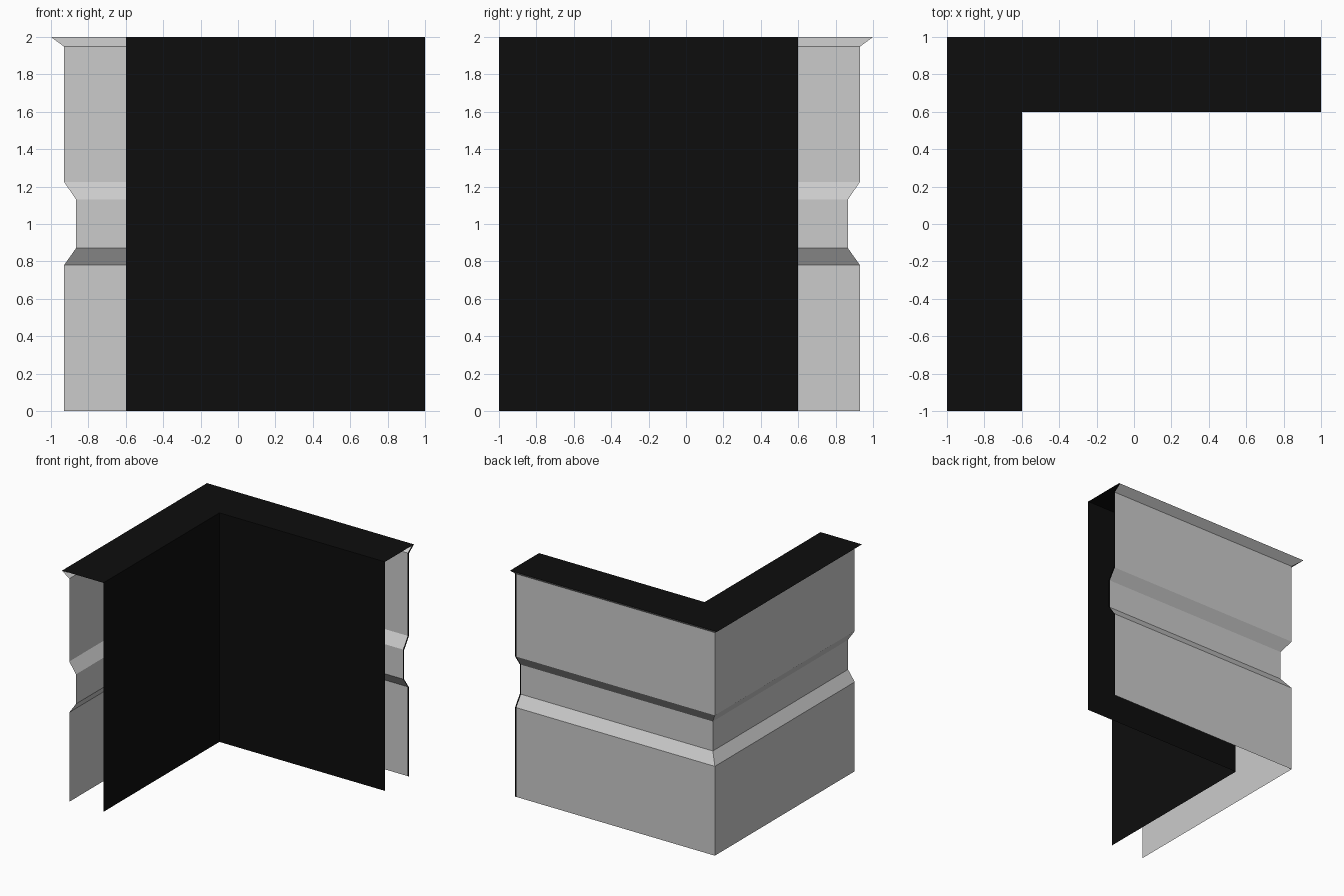
import bpy

if "Cube" in bpy.data.objects:
    bpy.data.objects.remove(bpy.data.objects["Cube"])


def material(name, rgb):
    m = bpy.data.materials.new(name)
    m.diffuse_color = (*rgb, 1.0)
    m.use_nodes = True
    m.node_tree.nodes["Principled BSDF"].inputs["Base Color"].default_value = m.diffuse_color
    return m


GREY = material("grey panel", (0.6, 0.6, 0.6))
BLACK = material("flat black", (0.004, 0.004, 0.004))


def make(name, verts, faces, mats):
    me = bpy.data.meshes.new(name)
    me.from_pydata(verts, [], faces)
    for m in mats:
        me.materials.append(m)
    me.update()
    ob = bpy.data.objects.new(name, me)
    bpy.context.collection.objects.link(ob)
    return ob


def sweep(name, profile, path, mats, inward=False):
    """Sheet made by carrying (distance, height) points along an L path."""
    n = len(path(1))
    verts = [(x, y, z) for d, z in profile for x, y in path(d)]
    faces = []
    for r in range(len(profile) - 1):
        for c in range(n - 1):
            a, b = r * n + c, r * n + c + 1
            f = (a, b, b + n, a + n)
            faces.append(f if inward else f[::-1])
    # path runs from the +x end, round the corner, to the -y end
    return make(name, verts, [f[::-1] for f in faces], mats)


# outer cladding with a recessed band and a flared top lip, mitred at the corner
TRIM = 0.012
cladding_profile = [(0.93, 0), (0.93, 0.78), (0.865, 0.872), (0.865, 1.13),
                    (0.93, 1.225), (0.93, 1.948), (1.0, 2.0)]
cladding = sweep("outer_cladding", cladding_profile,
                 lambda d: [(1, d), (1 - TRIM, d), (-d, d), (-d, -1)],
                 [GREY, BLACK])

# narrow black trim down the right-hand end
for p in cladding.data.polygons:
    if p.center.x > 1 - TRIM:
        p.material_index = 1

# inner walls facing the inside of the corner
sweep("inner_walls", [(0.6, 0), (0.6, 2.0)],
      lambda d: [(1, d), (-d, d), (-d, -1)], [BLACK], inward=True)

# flat L-shaped top
make("top_cap",
     [(1, 1, 2), (-1, 1, 2), (-1, -1, 2), (-0.6, -1, 2), (-0.6, 0.6, 2), (1, 0.6, 2)],
     [(0, 1, 4, 5), (1, 2, 3, 4)], [BLACK])
